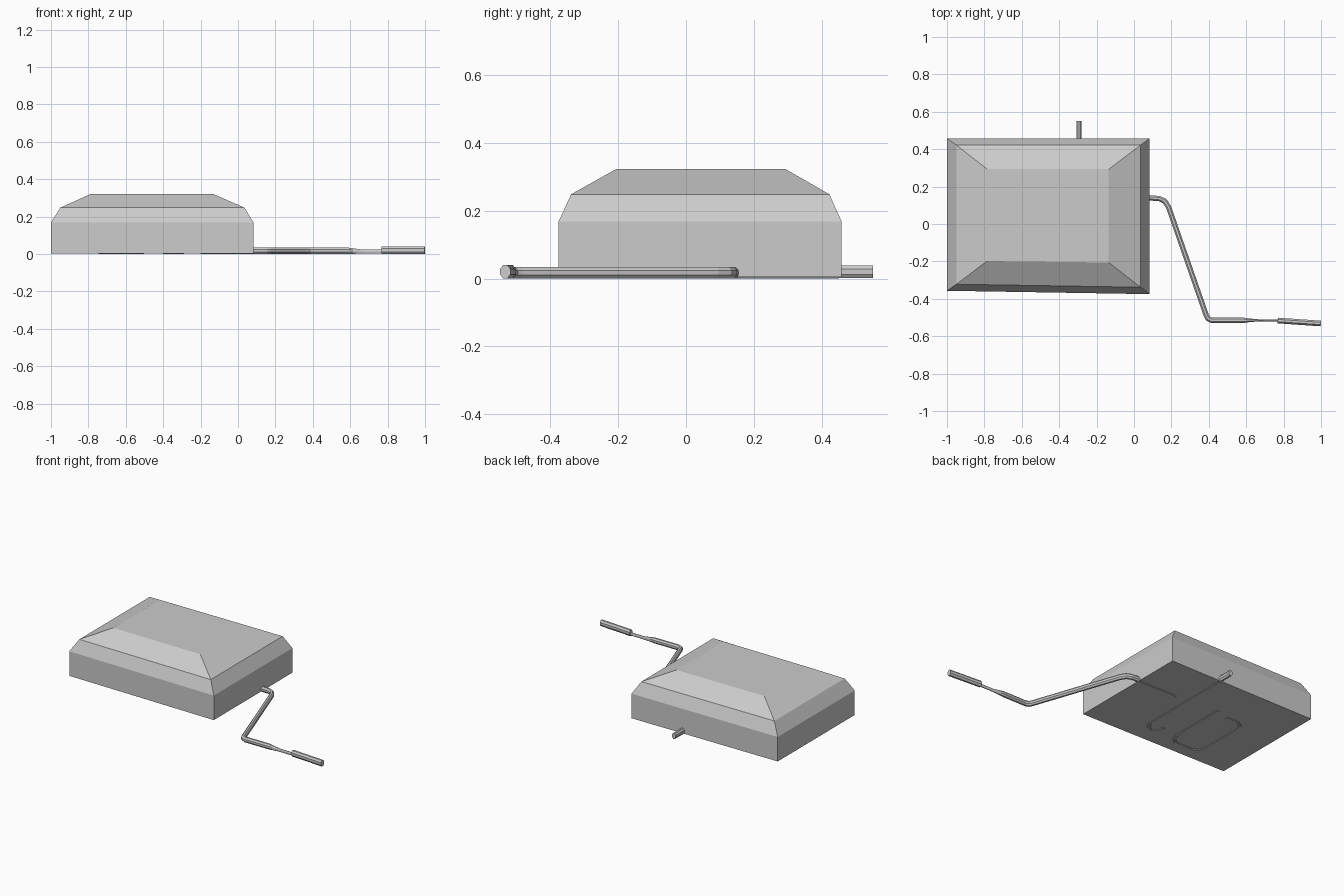
import bpy, bmesh, math
from mathutils import Vector

if "Cube" in bpy.data.objects:
    bpy.data.objects.remove(bpy.data.objects["Cube"])


def loft(name, rings):
    """Join matching point rings into a closed, flat-shaded solid."""
    bm = bmesh.new()
    loops = [[bm.verts.new(p) for p in ring] for ring in rings]
    n = len(loops[0])
    for a, b in zip(loops, loops[1:]):
        for i in range(n):
            j = (i + 1) % n
            bm.faces.new((a[i], a[j], b[j], b[i]))
    bm.faces.new(loops[0][::-1])
    bm.faces.new(loops[-1])
    bmesh.ops.recalc_face_normals(bm, faces=bm.faces)
    mesh = bpy.data.meshes.new(name)
    bm.to_mesh(mesh)
    bm.free()
    obj = bpy.data.objects.new(name, mesh)
    bpy.context.collection.objects.link(obj)
    return obj


def block_ring(x0, x1, front_left, front_right, back, z):
    return [(x0, front_left, z), (x1, front_right, z), (x1, back, z), (x0, back, z)]


def sweep(name, path, sides=8):
    """Sweep an octagon along (x, y, width, height, z centre) stations."""
    rings = []
    centres = [Vector(p[:2]) for p in path]
    for k, (x, y, w, h, z) in enumerate(path):
        before = (centres[k] - centres[k - 1]).normalized() if k else None
        after = (centres[k + 1] - centres[k]).normalized() if k < len(path) - 1 else None
        d = ((before or after) + (after or before)).normalized()
        miter = 1 / max(0.5, d.dot(after or before))
        side = Vector((-d.y, d.x)) * miter
        grow = 1 / math.cos(math.pi / sides)
        ring = []
        for i in range(sides):
            a = 2 * math.pi * (i + 0.5) / sides
            s = math.cos(a) * grow * w / 2
            ring.append((x + side.x * s, y + side.y * s, z + math.sin(a) * grow * h / 2))
        rings.append(ring)
    return loft(name, rings)


def cord(name, points):
    return sweep(name, [(x, y, 0.028, 0.034, 0.017) for x, y in points])


# Block with two bevelled shoulders
loft("body", [
    block_ring(-1.0, 0.083, -0.357, -0.375, 0.458, 0.004),
    block_ring(-1.0, 0.083, -0.357, -0.375, 0.458, 0.168),
    block_ring(-0.95, 0.035, -0.322, -0.338, 0.422, 0.248),
    block_ring(-0.785, -0.135, -0.198, -0.206, 0.293, 0.322),
])

# Side cord, bending forward and narrowing to a thin strand
full = (0.028, 0.034, 0.017)
bend = [(-0.2, 0.145), (0.08, 0.14), (0.135, 0.136), (0.165, 0.122), (0.185, 0.09),
        (0.385, -0.485), (0.395, -0.505), (0.415, -0.515), (0.59, -0.515)]
taper = [(0.615, -0.515, 0.02, 0.03, 0.016), (0.67, -0.515, 0.01, 0.02, 0.013),
         (0.78, -0.516, 0.01, 0.02, 0.013)]
sweep("side_cord", [p + full for p in bend] + taper)

# Sleeve at the cord tip
sweep("cord_sleeve", [(0.768, -0.516, 0.03, 0.04, 0.02), (0.999, -0.532, 0.03, 0.04, 0.02)])

# Back stub
sweep("back_stub", [(-0.295, 0.40, 0.027, 0.038, 0.02), (-0.295, 0.55, 0.027, 0.038, 0.02)])

# Cords showing through the underside
cord("underside_hook", [(-0.295, 0.45), (-0.295, -0.2), (-0.315, -0.24), (-0.35, -0.26),
                        (-0.385, -0.24), (-0.395, -0.19)])
cord("underside_loop", [(-0.51, 0.18), (-0.51, -0.2), (-0.525, -0.25), (-0.56, -0.28),
                        (-0.69, -0.28), (-0.725, -0.26), (-0.74, -0.21), (-0.74, 0.08),
                        (-0.73, 0.12), (-0.69, 0.145), (-0.6, 0.145)])
